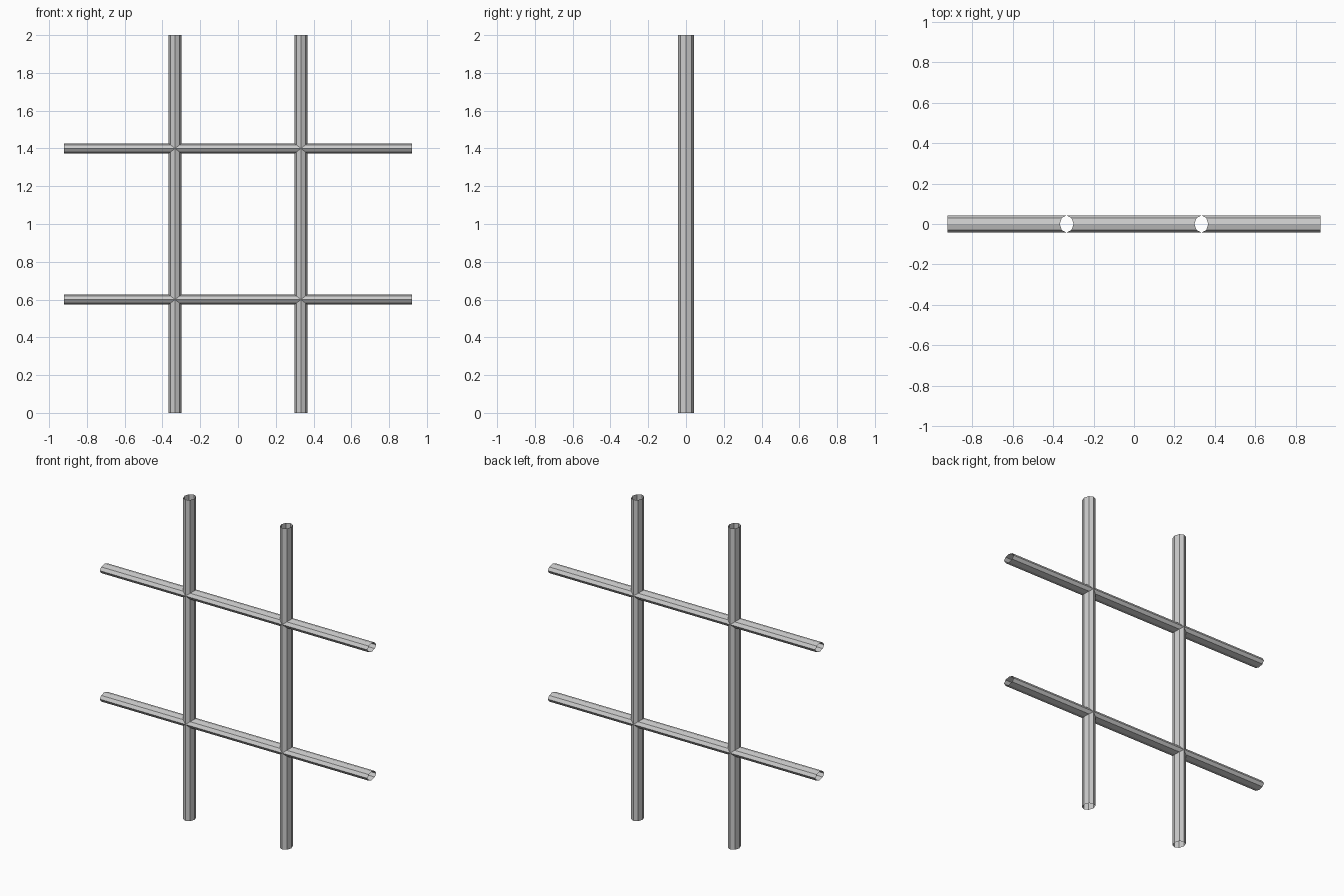
import bpy
import math

if "Cube" in bpy.data.objects:
    bpy.data.objects.remove(bpy.data.objects["Cube"])

SIDES = 8
POST_X = 0.333      # post centre
POST_RX = 0.034     # post half width
DEPTH = 0.042       # half depth shared by posts and rails
RAIL_RZ = 0.027     # rail half height
RAIL_END = 0.922
ANGLES = [2 * math.pi * i / SIDES for i in range(SIDES)]


def tube(name, start, end):
    """Open tube joining two matching rings of points."""
    n = len(start)
    faces = [(i, (i + 1) % n, n + (i + 1) % n, n + i) for i in range(n)]
    mesh = bpy.data.meshes.new(name)
    mesh.from_pydata(start + end, [], faces)
    mesh.update()
    obj = bpy.data.objects.new(name, mesh)
    bpy.context.collection.objects.link(obj)
    return obj


def post_ring(x, z):
    return [(x + POST_RX * math.cos(a), DEPTH * math.sin(a), z) for a in ANGLES]


def rail_ring(x, z, cope):
    # cope: -1 / +1 fits the end to the left / right side of a post, 0 is square
    return [(x + cope * POST_RX * abs(math.sin(a)), DEPTH * math.cos(a),
             z + RAIL_RZ * math.sin(a)) for a in ANGLES]


# Upright open posts
for side, x in (("left", -POST_X), ("right", POST_X)):
    tube(side + "_post", post_ring(x, 0), post_ring(x, 2))

# Rails: outer and middle lengths fitted against the posts
for level, z in (("lower", 0.6), ("upper", 1.4)):
    spans = (("left", -RAIL_END, 0, -POST_X, -1),
             ("middle", -POST_X, 1, POST_X, -1),
             ("right", POST_X, 1, RAIL_END, 0))
    for part, x0, c0, x1, c1 in spans:
        tube(f"{level}_rail_{part}", rail_ring(x0, z, c0), rail_ring(x1, z, c1))
